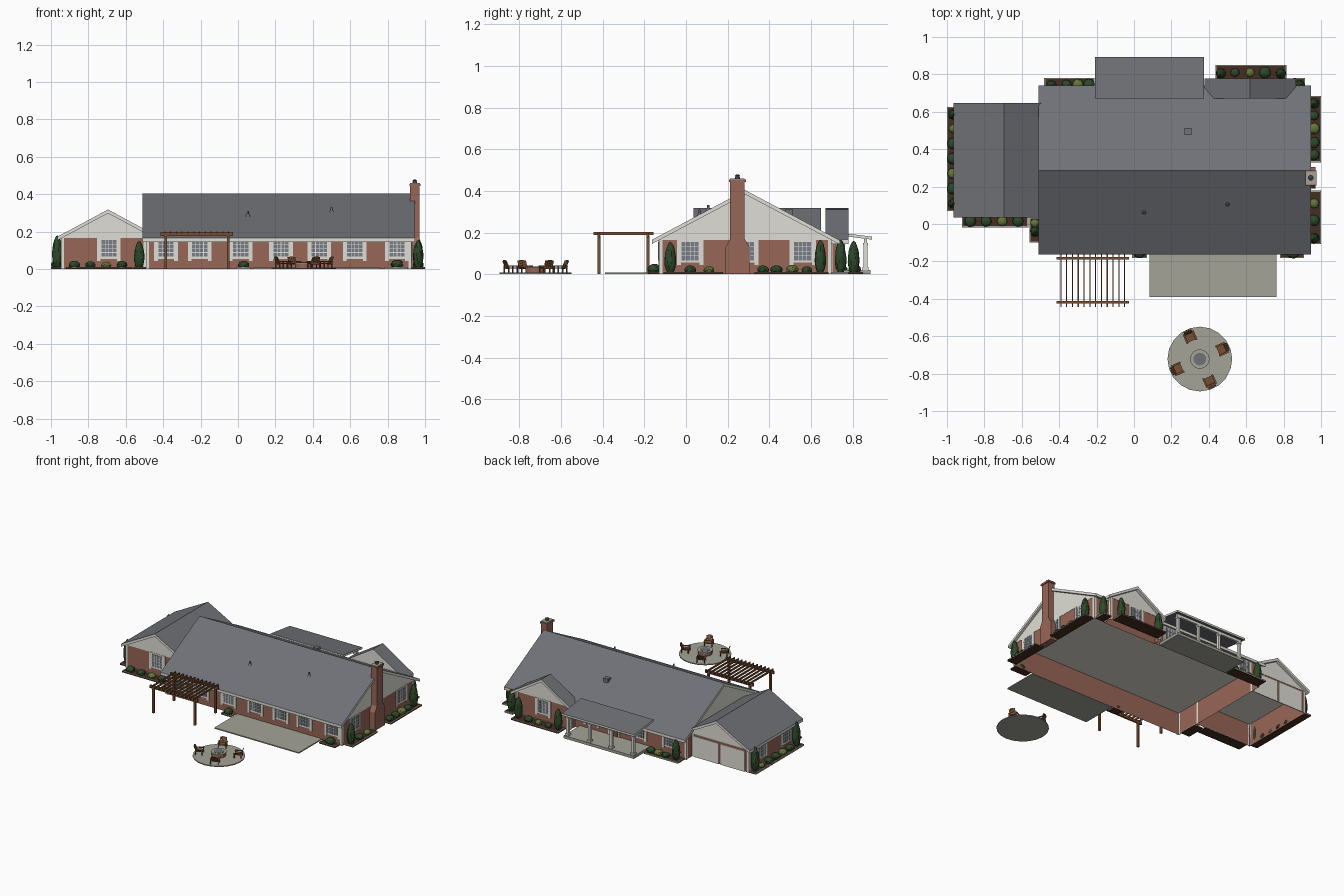
import bpy, bmesh, math, random
from mathutils import Matrix

if "Cube" in bpy.data.objects:
    bpy.data.objects.remove(bpy.data.objects["Cube"])

random.seed(4)

def material(name, r, g, b):
    m = bpy.data.materials.new(name)
    m.diffuse_color = (r, g, b, 1)
    m.use_nodes = True
    m.node_tree.nodes["Principled BSDF"].inputs["Base Color"].default_value = m.diffuse_color
    return m

ROOF = material("slate roof", .16, .167, .185)
CREAM = material("cream trim", .74, .73, .67)
BRICK = material("brick", .31, .133, .096)
GLASS = material("window glass", .19, .21, .25)
STONE = material("concrete", .37, .37, .315)
WOOD = material("brown wood", .19, .08, .033)
MULCH = material("mulch", .06, .026, .015)
DARK = material("dark leaves", .027, .065, .023)
LIGHT = material("light leaves", .13, .18, .04)
IRON = material("dark metal", .05, .05, .055)
I = Matrix.Identity(4)
EAVE = .165  # wall height

class Part:
    """One object, collected from simple solids."""
    def __init__(self, name, *mats):
        self.name, self.mats, self.bm = name, mats, bmesh.new()

    def paint(self, verts, m):
        for f in {f for v in verts for f in v.link_faces}:
            f.material_index = self.mats.index(m)

    def box(self, x, y, z, m=None, M=I):
        """Box from (min, max) pairs."""
        c = [(p[0] + p[1]) / 2 for p in (x, y, z)]
        s = [abs(p[1] - p[0]) for p in (x, y, z)]
        r = bmesh.ops.create_cube(self.bm, size=1, matrix=M @ Matrix.Translation(c) @ Matrix.Diagonal((*s, 1)))
        self.paint(r["verts"], m or self.mats[0])

    def cone(self, c, r1, r2, h, m=None, n=12):
        r = bmesh.ops.create_cone(self.bm, cap_ends=True, segments=n, radius1=r1, radius2=r2, depth=h,
                                  matrix=Matrix.Translation((c[0], c[1], c[2] + h / 2)))
        self.paint(r["verts"], m or self.mats[0])

    def prism(self, profile, axis, a0, a1, m=None):
        """Extrude a profile of (u, z) along x or y."""
        put = (lambda u, a, z: (a, u, z)) if axis == "x" else (lambda u, a, z: (u, a, z))
        rings = [[self.bm.verts.new(put(u, a, z)) for u, z in profile] for a in (a0, a1)]
        n = len(profile)
        for i in range(n):
            j = (i + 1) % n
            self.bm.faces.new((rings[0][i], rings[0][j], rings[1][j], rings[1][i]))
        for r in rings:
            self.bm.faces.new(r)
        self.paint(rings[0] + rings[1], m or self.mats[0])

    def done(self, rule=None):
        bmesh.ops.recalc_face_normals(self.bm, faces=self.bm.faces[:])
        if rule:
            for f in self.bm.faces:
                f.material_index = rule(f)
        me = bpy.data.meshes.new(self.name)
        for m in self.mats:
            me.materials.append(m)
        self.bm.to_mesh(me)
        ob = bpy.data.objects.new(self.name, me)
        bpy.context.collection.objects.link(ob)
        return ob

def gable(name, axis, c, u0, u1, top, s, a0, a1, w0, w1, t=.02):
    """Gable roof slab plus the siding wedge below it (roof a0..a1, siding w0..w1)."""
    z0, z1 = top - s * (c - u0), top - s * (u1 - c)
    p = Part(name + "_roof", ROOF, CREAM)
    p.prism([(u0, z0), (c, top), (u1, z1), (u1, z1 - t), (c, top - t), (u0, z0 - t)], axis, a0, a1)
    p.done(lambda f: 0 if f.normal.z > .1 else 1)
    p = Part(name + "_ridge_cap", ROOF)
    p.prism([(c - .011, top - .011 * s + .001), (c, top + .001), (c + .011, top - .011 * s + .001), (c, top - .01)],
            axis, a0, a1)
    p.done()
    d = (top - t - EAVE) / s
    p = Part(name + "_gable_siding", CREAM)
    p.prism([(c - d, EAVE), (c, top - t), (c + d, EAVE)], axis, w0, w1)
    p.done()

def walls(name, x0, x1, y0, y1):
    """Open brick shell with cream corner boards."""
    p = Part(name + "_walls", BRICK)
    vs = [[p.bm.verts.new((x, y, z)) for x, y in ((x0, y0), (x1, y0), (x1, y1), (x0, y1))] for z in (0, EAVE)]
    for i in range(4):
        j = (i + 1) % 4
        p.bm.faces.new((vs[0][i], vs[0][j], vs[1][j], vs[1][i]))
    p.done()
    p = Part(name + "_corner_boards", CREAM)
    for x, sx in ((x0, 1), (x1, -1)):
        for y, sy in ((y0, 1), (y1, -1)):
            p.box((x - sx * .003, x + sx * .014), (y - sy * .003, y), (0, EAVE))
            p.box((x - sx * .003, x), (y - sy * .003, y + sy * .014), (0, EAVE))
    p.done()

# house body
walls("main_house", -.49, .925, -.126, .696)
walls("garage", -.944, -.492, .06, .625)
walls("rear_bay", .405, .835, .69, .755)
gable("main", "x", .285, -.163, .74, .403, .53, -.51, .946, -.492, .927)
gable("garage", "y", -.695, -.966, -.45, .318, .535, .035, .648, .058, .627)
gable("rear_bay", "y", .62, .378, .866, .318, .62, .67, .779, .672, .757)

# windows with shutters: (x, y, wall direction)
p = Part("windows", CREAM, GLASS)
spots = [(x, -.126, 0) for x in (-.385, -.205, .015, .23, .435, .625, .85)]
spots += [(.925, y, 90) for y in (.02, .285, .56)]
spots += [(x, .696, 180) for x in (-.36, -.11, .27)]
spots += [(.62, .755, 180), (-.69, .06, 0), (-.944, .2, -90), (-.944, .48, -90)]
for x, y, a in spots:
    M = Matrix.Translation((x, y, 0)) @ Matrix.Rotation(math.radians(a), 4, "Z")
    p.box((-.046, .046), (-.004, -.0005), (.055, .165), M=M)
    p.box((-.041, .041), (-.006, -.001), (.066, .155), GLASS, M)
    for s in (-1, 1):
        p.box((s * .044, s * .063), (-.006, -.0005), (.043, .165), M=M)
    for k in (-1, 0, 1):
        p.box((k * .0205 - .0015, k * .0205 + .0015), (-.008, -.002), (.066, .155), M=M)
        p.box((-.041, .041), (-.008, -.002), (.109 + k * .022, .112 + k * .022), M=M)
p.done()

# garage doors and front door
p = Part("garage_doors", CREAM)
for x in (-.815, -.605):
    p.box((x - .097, x + .097), (.6255, .631), (0, .15))
p.done()
p = Part("entry_door", CREAM, WOOD, IRON)
p.box((.045, .135), (.6965, .701), (.02, .16))
p.box((.058, .122), (.697, .703), (.02, .15), WOOD)
p.box((.063, .068), (.7, .708), (.075, .082), IRON)
p.done()

# chimney
p = Part("chimney", BRICK, IRON, STONE)
p.prism([(.19, 0), (.305, 0), (.305, .13), (.281, .17), (.281, .445), (.212, .445), (.212, .17), (.19, .13)],
        "x", .92, .97)
p.box((.916, .976), (.206, .287), (.443, .455))
p.box((.92, .972), (.211, .282), (.455, .46), STONE)
p.cone((.945, .247, .458), .012, .01, .016, IRON)
p.cone((.945, .247, .474), .015, .004, .005, IRON)
p.done()

# roof vents
p = Part("roof_vents", ROOF)
p.box((.27, .307), (.475, .512), (.27, .312))
for x, y in ((.053, .064), (.5, .107)):
    z = .403 - .53 * (.285 - y)
    p.cone((x, y, z - .006), .014, .005, .014)
    p.cone((x, y, z), .005, .005, .024)
p.done()

# back porch
p = Part("porch_roof", ROOF, CREAM)
p.prism([(.672, .208), (.893, .18), (.893, .166), (.672, .194)], "x", -.208, .375)
p.done(lambda f: 0 if abs(f.normal.z) > .5 else 1)
p = Part("porch_posts", CREAM)
p.box((-.19, .355), (.855, .87), (.15, .168))
for x in (-.18, -.005, .17, .345):
    p.box((x - .009, x + .009), (.853, .871), (.02, .15))
    p.box((x - .014, x + .014), (.848, .876), (.02, .034))
    p.box((x - .013, x + .013), (.849, .875), (.138, .15))
p.done()
p = Part("porch_floor", STONE)
p.box((-.2, .365), (.697, .885), (0, .02))
p.done()

# patio
p = Part("patio", STONE)
p.box((.083, .763), (-.39, -.127), (0, .008))
p.done()

# pergola
p = Part("pergola", WOOD)
for y in (-.183, -.418):
    for x in (-.387, -.053):
        p.box((x - .007, x + .007), (y - .007, y + .007), (0, .185))
    p.box((-.415, -.028), (y - .006, y + .006), (.177, .198))
for i in range(12):
    x = -.391 + i * .031
    p.box((x - .003, x + .003), (-.443, -.157), (.189, .202))
p.done()

# fire pit circle
PX, PY = .352, -.722
p = Part("fire_pit_terrace", STONE)
p.cone((PX, PY, 0), .173, .173, .007, n=20)
p.done()
p = Part("fire_pit", BRICK, STONE, ROOF)
p.cone((PX, PY, .005), .048, .048, .026, n=16)
p.cone((PX, PY, .031), .052, .052, .004, STONE, 16)
p.cone((PX, PY, .0345), .034, .034, .002, ROOF, 16)
p.done()

# chairs around the fire
p = Part("garden_chairs", WOOD)
for a in (24, 114, 204, 294):
    M = (Matrix.Translation((PX, PY, .007)) @ Matrix.Rotation(math.radians(a - 90), 4, "Z")
         @ Matrix.Translation((0, .132, 0)))
    p.box((-.022, .022), (-.026, .02), (.02, .025), M=M)
    B = M @ Matrix.Translation((0, .012, .02)) @ Matrix.Rotation(math.radians(-26), 4, "X")
    for k in range(4):
        u = -.022 + k * .0113
        p.box((u, u + .01), (0, .004), (0, .042 if k in (0, 3) else .046), M=B)
    for s in (-1, 1):
        p.box((s * .021, s * .031), (-.03, .024), (.031, .035), M=M)
        for y in (-.027, .018):
            p.box((s * .023, s * .028), (y, y + .006), (0, .032), M=M)
p.done()

# planting beds with a stone edge: (x0, x1, y0, y1)
beds = [(-1, -.944, .07, .625), (-.92, -.565, -.018, .06), (-.56, -.49, -.1, .035), (-.01, .07, -.183, -.126),
        (.78, .91, -.183, -.126), (.925, 1, .33, .685), (.925, 1, -.108, .178), (-.48, -.21, .696, .78),
        (.435, .815, .755, .85), (.85, .915, .696, .78)]
p = Part("planting_beds", MULCH, STONE)
for x0, x1, y0, y1 in beds:
    p.box((x0, x1), (y0, y1), (0, .008))
    for x in (x0, x1 - .006):
        p.box((x, x + .006), (y0, y1), (.001, .011), STONE)
    for y in (y0, y1 - .006):
        p.box((x0, x1), (y, y + .006), (.001, .011), STONE)
p.done()

def plant(p, x, y, r, h, m):
    """Leafy blob; the tall ones taper to the top."""
    M = Matrix.Translation((x, y, h / 2)) @ Matrix.Diagonal((r, r, h / 2, 1))
    vs = bmesh.ops.create_icosphere(p.bm, subdivisions=3, radius=1, matrix=M)["verts"]
    for v in vs:
        k = 1 + random.uniform(-.07, .07)
        if h > .1:
            k *= 1.1 - .35 * v.co.z / h
        v.co.x, v.co.y = x + (v.co.x - x) * k, y + (v.co.y - y) * k
    p.paint(vs, m)

# evergreens and shrubs
p = Part("tall_evergreens", DARK)
for x, y, h in ((-.966, .585, .18), (-.966, .11, .18), (-.528, -.04, .15), (.963, -.075, .155), (.963, .645, .165),
                (-.44, .742, .15), (.885, .742, .165), (.785, .805, .16), (.465, .805, .16)):
    plant(p, x, y, .029, h, DARK)
p.done()
p = Part("round_shrubs", DARK, LIGHT)
shrubs = [(-.968, .19 + i * .08) for i in range(5)] + [(-.875 + i * .085, .015) for i in range(4)]
shrubs += [(.963, y) for y in (.02, .11, .37, .435, .51, .58)]
shrubs += [(-.36, .745), (-.3, .745), (-.24, .745), (.54, .81), (.62, .81), (.7, .81), (.03, -.152), (-.53, .005)]
for i, (x, y) in enumerate(shrubs):
    r = random.uniform(.022, .031)
    plant(p, x, y, r, r * 1.5, LIGHT if i % 3 == 1 else DARK)
plant(p, .85, -.152, .032, .05, DARK)
p.done()
